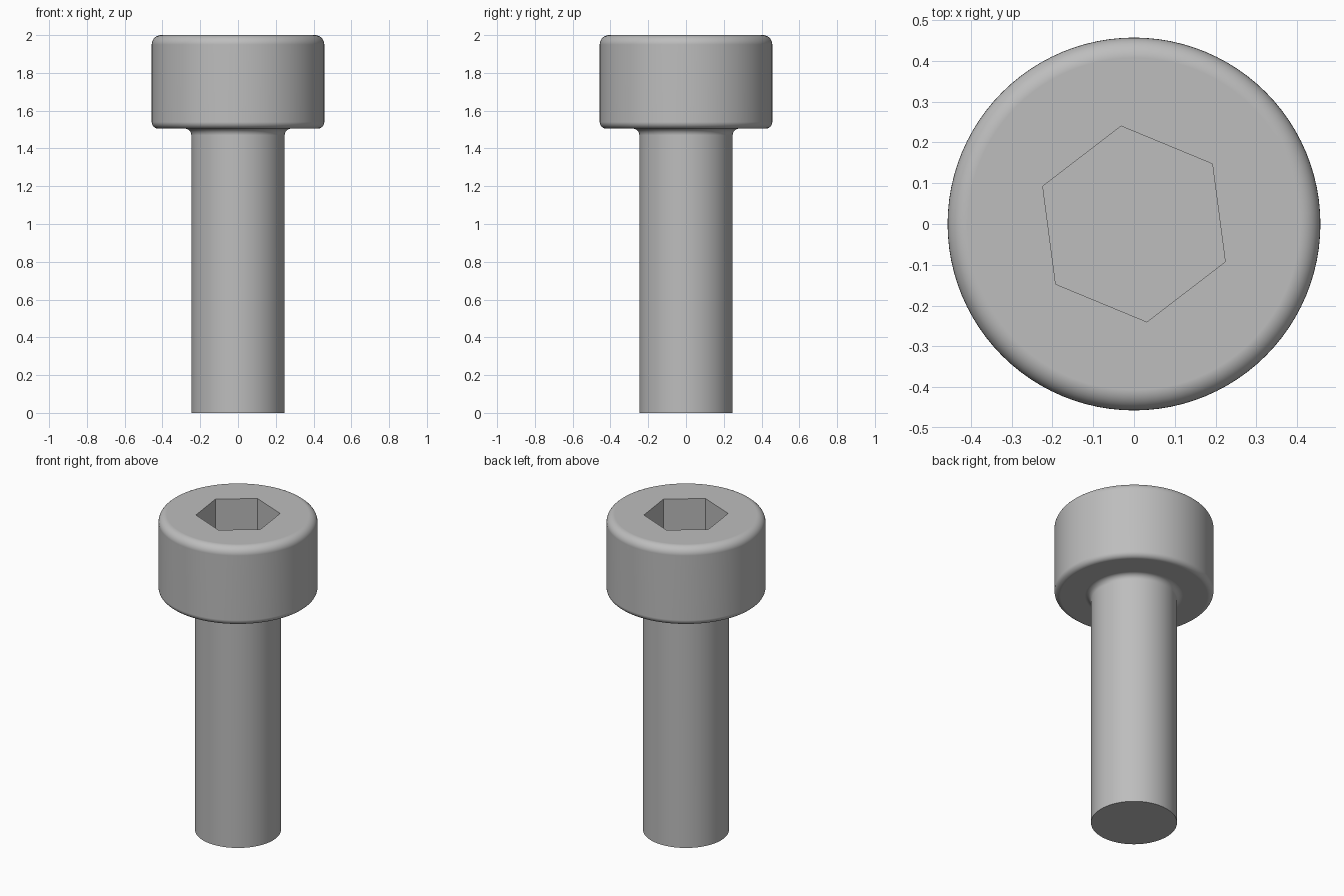
import bpy, bmesh, math
from mathutils import Matrix, Vector

cube = bpy.data.objects.get("Cube")
if cube:
    bpy.data.objects.remove(cube, do_unlink=True)

HEAD_R, SHANK_R = 0.457, 0.247
HEAD_Z, TOP_Z = 1.505, 2.0
SOCKET_R, SOCKET_DEPTH = 0.242, 0.24

steel = bpy.data.materials.new("grey steel")
steel.use_nodes = True
grey = (0.51, 0.51, 0.51, 1)
steel.diffuse_color = grey
steel.node_tree.nodes["Principled BSDF"].inputs["Base Color"].default_value = grey


def arc(cx, cz, r, start, end, steps=8):
    """Profile points along a rounded corner, angles in degrees."""
    angles = [math.radians(start + (end - start) * i / steps) for i in range(steps + 1)]
    return [(cx + r * math.cos(a), cz + r * math.sin(a)) for a in angles]


def add_object(name, bm):
    mesh = bpy.data.meshes.new(name)
    bm.to_mesh(mesh)
    bm.free()
    obj = bpy.data.objects.new(name, mesh)
    bpy.context.collection.objects.link(obj)
    mesh.materials.append(steel)
    return obj


# Bolt body: shank, fillet under the head, rounded head
neck, low, high = 0.035, 0.035, 0.05
profile = [(0, 0), (SHANK_R, 0)]
profile += arc(SHANK_R + neck, HEAD_Z - neck, neck, 180, 90)
profile += arc(HEAD_R - low, HEAD_Z + low, low, -90, 0)
profile += arc(HEAD_R - high, TOP_Z - high, high, 0, 90)
profile += [(0, TOP_Z)]

bm = bmesh.new()
verts = [bm.verts.new((r, 0, z)) for r, z in profile]
edges = [bm.edges.new(pair) for pair in zip(verts, verts[1:])]
bmesh.ops.spin(bm, geom=verts + edges, cent=(0, 0, 0), axis=(0, 0, 1),
               angle=math.tau, steps=96)
bmesh.ops.remove_doubles(bm, verts=bm.verts, dist=0.0001)
# Merge each flat cap into a single face
for z in (0, TOP_Z):
    hub = [v for v in bm.verts if v.co.xy.length < 0.001 and abs(v.co.z - z) < 0.001]
    bmesh.ops.dissolve_verts(bm, verts=hub)
bmesh.ops.recalc_face_normals(bm, faces=bm.faces)
bolt = add_object("socket_head_bolt", bm)

# Hexagonal socket cutter
bm = bmesh.new()
place = Matrix.Translation(Vector((0, 0, TOP_Z))) @ Matrix.Rotation(math.radians(37.5), 4, "Z")
bmesh.ops.create_cone(bm, cap_ends=True, segments=6, radius1=SOCKET_R,
                      radius2=SOCKET_R, depth=2 * SOCKET_DEPTH)
# Turn so that one corner lies at the required angle
first = max(bm.verts, key=lambda v: v.co.y)
offset = math.atan2(first.co.y, first.co.x)
turn = Matrix.Rotation(math.radians(97.5) - offset, 4, "Z")
bmesh.ops.transform(bm, matrix=Matrix.Translation(place.translation) @ turn, verts=bm.verts)
cutter = add_object("socket_cutter", bm)
cutter.hide_render = True

# Cut the socket and bake the result into the bolt
cut = bolt.modifiers.new("Socket", "BOOLEAN")
cut.operation = "DIFFERENCE"
cut.solver = "EXACT"
cut.object = cutter
bpy.ops.object.select_all(action="DESELECT")
bolt.select_set(True)
bpy.context.view_layer.objects.active = bolt
bpy.ops.object.modifier_apply(modifier=cut.name)
bpy.data.objects.remove(cutter, do_unlink=True)

# Smooth sides with crisp edges and flat caps
bpy.ops.object.shade_smooth_by_angle(angle=math.radians(30))
weighted = bolt.modifiers.new("Weighted normals", "WEIGHTED_NORMAL")
weighted.keep_sharp = True
